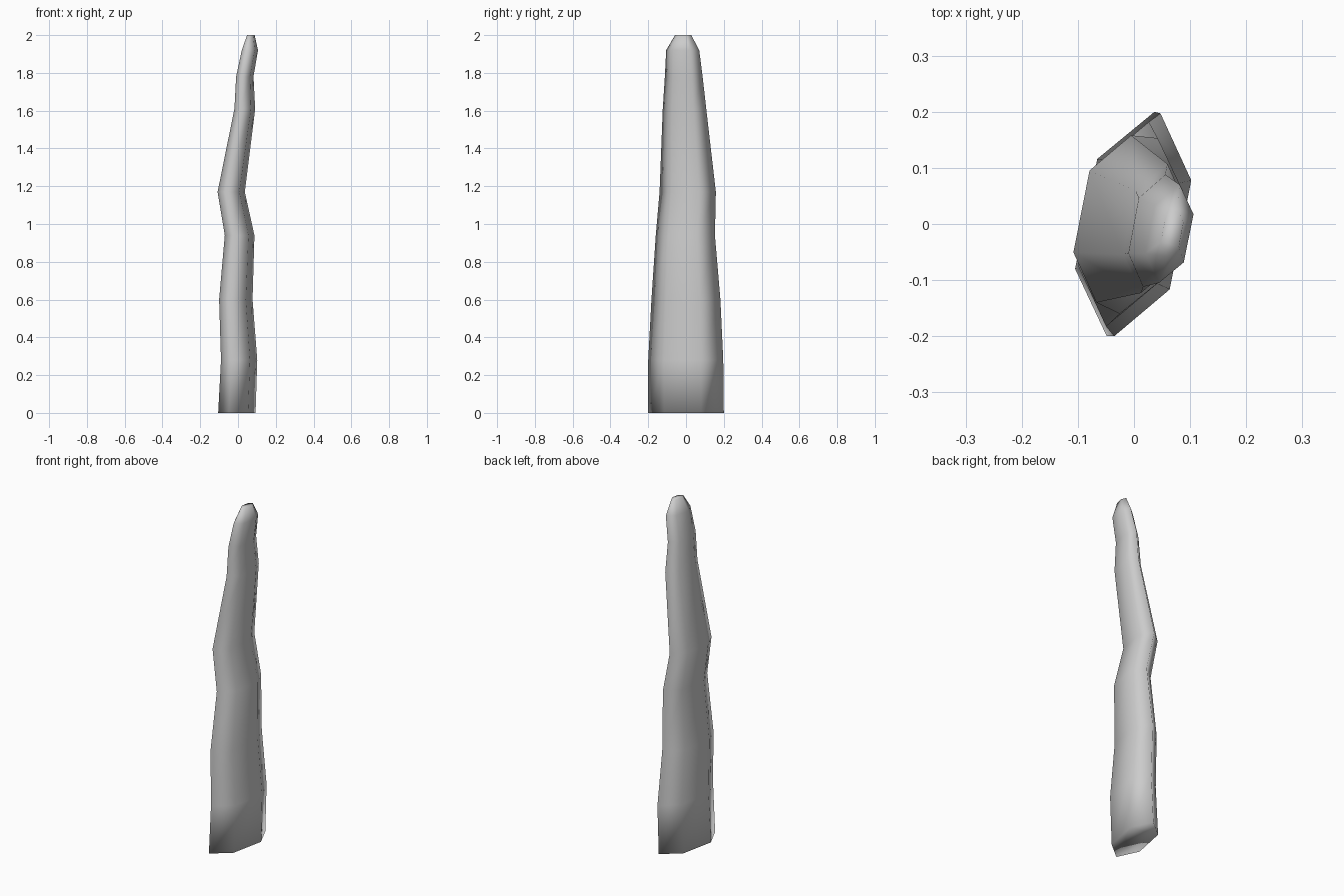
import bpy, bmesh

if "Cube" in bpy.data.objects:
    bpy.data.objects.remove(bpy.data.objects["Cube"])

# Skewed hexagon cross-section, normalised to -1..1
SECTION = [(1, 0.4), (0.43, 1), (-0.6, 0.58), (-1, -0.4), (-0.43, -1), (0.6, -0.58)]

# Rings up the crooked shaft: z, x min, x max, y min, y max
RINGS = [
    (0.00, -0.105, 0.093, -0.200, 0.200),
    (0.28, -0.090, 0.102, -0.200, 0.197),
    (0.60, -0.100, 0.077, -0.183, 0.182),
    (0.94, -0.070, 0.087, -0.160, 0.153),
    (1.17, -0.108, 0.036, -0.140, 0.158),
    (1.61, -0.019, 0.091, -0.123, 0.107),
    (1.78, -0.010, 0.082, -0.112, 0.088),
    (1.92, 0.020, 0.106, -0.105, 0.070),
    (2.00, 0.048, 0.088, -0.058, 0.028),
]

# Tapered spike lofted through the rings
bm = bmesh.new()
loops = []
for z, x0, x1, y0, y1 in RINGS:
    cx, cy, rx, ry = (x0 + x1) / 2, (y0 + y1) / 2, (x1 - x0) / 2, (y1 - y0) / 2
    loops.append([bm.verts.new((cx + u * rx, cy + v * ry, z)) for u, v in SECTION])
n = len(SECTION)
for a, b in zip(loops, loops[1:]):
    for i in range(n):
        j = (i + 1) % n
        bm.faces.new((a[i], a[j], b[j], b[i]))

# Bottom and top caps
bm.faces.new(loops[0][::-1])
bm.faces.new(loops[-1])
bmesh.ops.recalc_face_normals(bm, faces=bm.faces)
for f in bm.faces:
    f.smooth = True

mesh = bpy.data.meshes.new("crooked_spike")
bm.to_mesh(mesh)
bm.free()
spike = bpy.data.objects.new("crooked_spike", mesh)
bpy.context.collection.objects.link(spike)
